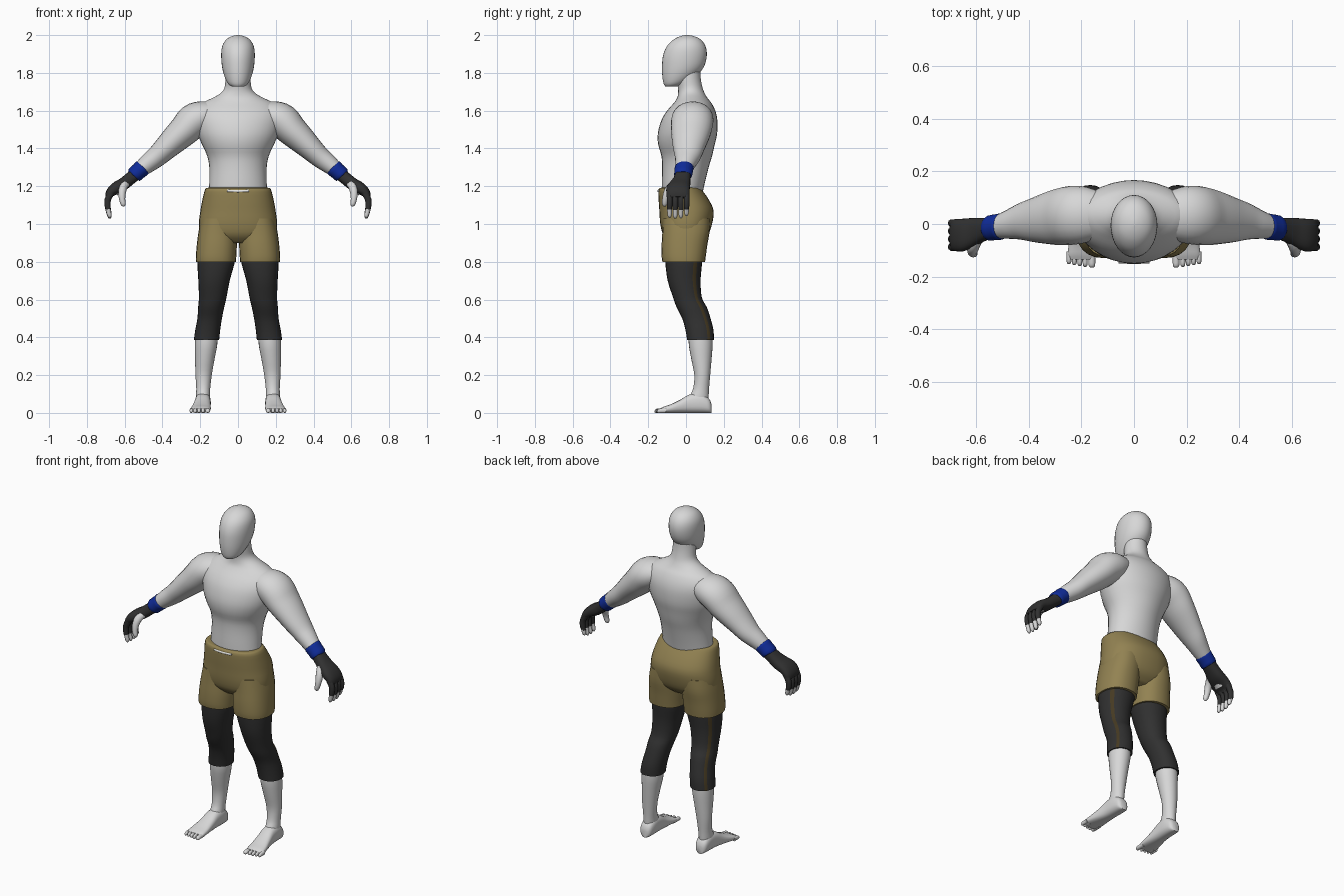
import bpy, bmesh, math
from mathutils import Vector


def material(name, rgb):
    m = bpy.data.materials.new(name)
    m.diffuse_color = (*rgb, 1)
    return m


SKIN = material("pale_grey", (0.68, 0.68, 0.68))
TAN = material("tan_cloth", (0.29, 0.225, 0.085))
DARK = material("charcoal_cloth", (0.03, 0.03, 0.03))
BLUE = material("blue_band", (0.005, 0.025, 0.32))
BROWN = material("brown_stripe", (0.06, 0.042, 0.016))
WHITE = material("white_cord", (0.8, 0.8, 0.78))


def spline(rows, n):
    """Catmull-Rom interpolation of whole ring tuples."""
    out = []
    for i in range(len(rows) - 1):
        a, b, c, d = (rows[max(i - 1, 0)], rows[i], rows[i + 1],
                      rows[min(i + 2, len(rows) - 1)])
        for k in range(n):
            t = k / n
            out.append(tuple(
                0.5 * (2 * q + (r - p) * t + (2 * p - 5 * q + 4 * r - s) * t * t
                       + (3 * q - p - 3 * r + s) * t ** 3)
                for p, q, r, s in zip(a, b, c, d)))
    out.append(tuple(rows[-1]))
    return out


def loft(name, rows, mats, mode="level", seg=24, power=2.0, steps=3,
         mirror=True, rule=None):
    """Skin rings (x, y, z, ru, rv); level: u=x v=y, foot: u=x v=z,
    limb: u across the path in the xz plane, v=y."""
    rows = spline(rows, steps)
    bm = bmesh.new()
    rings = []
    for i, (x, y, z, ru, rv) in enumerate(rows):
        u, v = Vector((1, 0, 0)), Vector((0, 1, 0))
        if mode == "foot":
            v = Vector((0, 0, 1))
        elif mode == "limb":
            p, q = rows[max(i - 1, 0)], rows[min(i + 1, len(rows) - 1)]
            u = Vector((p[2] - q[2], 0, q[0] - p[0])).normalized()
        ring = []
        for k in range(seg):
            a = 2 * math.pi * k / seg
            c, s = math.cos(a), math.sin(a)
            c = math.copysign(abs(c) ** (2 / power), c)
            s = math.copysign(abs(s) ** (2 / power), s)
            ring.append(bm.verts.new(Vector((x, y, z)) + u * ru * c + v * rv * s))
        rings.append(ring)
    for r0, r1 in zip(rings, rings[1:]):
        for k in range(seg):
            j = (k + 1) % seg
            f = bm.faces.new((r0[k], r0[j], r1[j], r1[k]))
            if rule:
                f.material_index = rule(f.calc_center_median(), k)
    for ring in (rings[0], rings[-1]):
        f = bm.faces.new(ring)
        if rule:
            f.material_index = rule(f.calc_center_median(), -1)
    bmesh.ops.recalc_face_normals(bm, faces=bm.faces)
    me = bpy.data.meshes.new(name)
    bm.to_mesh(me)
    bm.free()
    for m in mats:
        me.materials.append(m)
    me.shade_smooth()
    me.set_sharp_from_angle(angle=math.radians(50))
    ob = bpy.data.objects.new(name, me)
    bpy.context.collection.objects.link(ob)
    if mirror:
        ob.modifiers.new("mirror", "MIRROR").use_mirror_merge = False
    return ob


def body(rows, cx=0.0):
    """Turn (z, half width, front y, back y) into rings."""
    return [(cx, (f + b) / 2, z, w, (b - f) / 2) for z, w, f, b in rows]


# Torso with neck
loft("torso", body([
    (1.15, .155, -.128, .085), (1.22, .152, -.128, .10), (1.30, .152, -.126, .12),
    (1.36, .163, -.130, .138), (1.42, .190, -.147, .152), (1.48, .215, -.149, .165),
    (1.55, .230, -.130, .166), (1.60, .225, -.100, .155), (1.64, .190, -.065, .135),
    (1.665, .140, -.048, .115), (1.69, .095, -.042, .100), (1.72, .072, -.042, .088),
    (1.77, .066, -.050, .078), (1.83, .062, -.05, .075)]),
    [SKIN], seg=32, power=1.95, mirror=False)

# Head
loft("head", body([
    (1.727, .030, -.108, -.045), (1.742, .052, -.118, -.005), (1.78, .071, -.125, .05),
    (1.83, .084, -.127, .094), (1.89, .089, -.122, .110), (1.94, .084, -.102, .104),
    (1.975, .064, -.068, .080), (1.993, .035, -.033, .047), (2.0, .006, -.004, .014)]),
    [SKIN], seg=32, mirror=False)

# Arms
loft("arm", [
    (.11, .035, 1.59, .055, .08), (.18, .035, 1.57, .083, .105),
    (.235, .033, 1.545, .092, .112), (.285, .028, 1.495, .083, .108),
    (.335, .022, 1.448, .074, .097), (.385, .015, 1.40, .064, .083),
    (.432, .010, 1.356, .056, .069), (.475, 0, 1.322, .050, .056),
    (.515, -.01, 1.29, .042, .045)], [SKIN], mode="limb")

# Wrist bands
loft("wrist_band", [
    (.502, -.010, 1.302, .040, .044), (.506, -.010, 1.298, .046, .050),
    (.526, -.012, 1.280, .044, .049), (.549, -.015, 1.260, .043, .048),
    (.553, -.015, 1.256, .036, .042)], [BLUE], mode="limb", steps=2)

# Gloves
loft("glove", [
    (.545, -.015, 1.263, .034, .041), (.575, -.022, 1.237, .033, .045),
    (.610, -.032, 1.210, .033, .055), (.650, -.042, 1.188, .031, .062),
    (.677, -.042, 1.163, .024, .061), (.686, -.042, 1.140, .016, .058)],
    [DARK], mode="limb", power=2.5)

# Bare palm patch on the inner side of the hand
loft("palm_patch", [
    (.611, -.035, 1.190, .012, .022), (.630, -.040, 1.176, .012, .032),
    (.648, -.042, 1.160, .012, .030)], [SKIN], mode="limb", seg=12)

# Fingers: gloved to the middle joint, bare at the tips
for i, drop in enumerate((.004, .0, .002, .014)):
    y = -.087 + .030 * i
    loft("finger_%d" % (i + 1), [
        (.668, y, 1.172, .019, .016), (.689, y, 1.130, .017, .0155),
        (.690, y, 1.095, .0155, .015), (.686, y, 1.066 + drop, .013, .013),
        (.680, y, 1.040 + drop, .011, .011), (.677, y, 1.029 + drop, .004, .004)],
        [DARK, SKIN], mode="limb", seg=10,
        rule=lambda c, k: 1 if c.z < 1.077 else 0)

# Thumbs
loft("thumb", [
    (.588, -.055, 1.222, .020, .022), (.606, -.082, 1.198, .022, .024),
    (.614, -.100, 1.165, .020, .020), (.613, -.110, 1.130, .016, .016),
    (.607, -.113, 1.104, .013, .013), (.604, -.113, 1.093, .005, .005)],
    [SKIN], mode="limb", seg=12)

# Shorts: hips and two legs
loft("shorts_hips", body([
    (1.192, .157, -.130, .075), (1.184, .174, -.145, .082), (1.13, .188, -.145, .120),
    (1.07, .199, -.141, .146), (1.0, .207, -.136, .138), (.94, .195, -.12, .115),
    (.90, .13, -.08, .07)]), [TAN], seg=32, power=2.3, mirror=False)
loft("shorts_leg", [
    (.100, .002, 1.03, .095, .125), (.108, 0, .96, .101, .125),
    (.112, -.008, .89, .106, .121), (.116, -.012, .83, .107, .117),
    (.117, -.012, .80, .106, .113)], [TAN], power=2.3)

# Waist cord
loft("waist_cord", [
    (-.058, -.146, 1.176, .006, .004), (0, -.1475, 1.174, .006, .004),
    (.058, -.146, 1.176, .006, .004)], [WHITE], mode="limb", seg=8, mirror=False)

# Leggings with a stripe on the rear outer side
loft("legging", [
    (.114, -.012, .84, .098, .098), (.117, -.012, .79, .098, .097),
    (.127, -.010, .70, .083, .087), (.134, .008, .61, .073, .076),
    (.142, .030, .56, .069, .080), (.150, .055, .50, .065, .075),
    (.160, .071, .44, .066, .074), (.167, .077, .385, .067, .071)],
    [DARK, BROWN], power=2.15, rule=lambda c, k: 1 if k == 2 else 0)

# Bare lower legs
loft("lower_leg", [
    (.167, .077, .42, .058, .063), (.169, .078, .36, .059, .063),
    (.176, .082, .28, .051, .053), (.182, .086, .20, .043, .042),
    (.184, .080, .13, .037, .042), (.185, .070, .09, .037, .050),
    (.185, .066, .05, .036, .052)], [SKIN])

# Feet
loft("foot", [(x, y, h / 2, w, h / 2) for y, x, w, h in [
    (.135, .185, .018, .045), (.122, .185, .034, .075), (.08, .185, .041, .105),
    (.02, .187, .042, .098), (-.03, .191, .046, .070), (-.08, .196, .052, .046),
    (-.115, .199, .053, .034), (-.135, .199, .049, .024)]],
    [SKIN], mode="foot", power=2.6)

# Toes, the big one innermost
for i in range(5):
    w = .013 if i == 0 else .0095
    x = .160 + (.0 if i == 0 else .005 + .0205 * i)
    tip = -.166 + .0035 * i
    loft("toe_%d" % (i + 1), [
        (x, -.105, .013, w, .013), (x, tip + .018, .012, w, .012),
        (x, tip + .005, .010, w * .85, .010), (x, tip, .008, w * .4, .005)],
        [SKIN], mode="foot", seg=10, steps=2)
